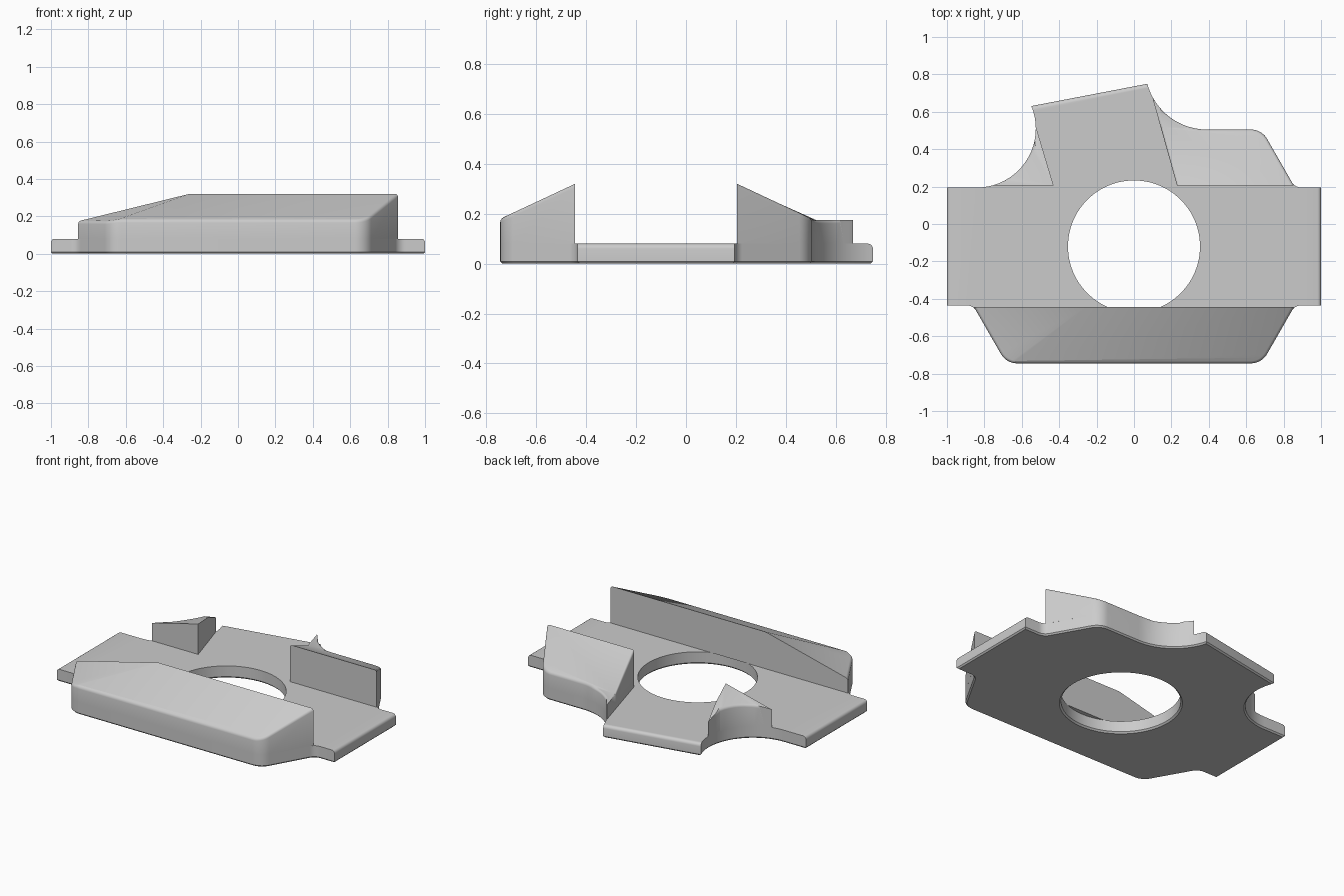
import bpy, bmesh, math
from mathutils import Vector

cube = bpy.data.objects.get("Cube")
if cube:
    bpy.data.objects.remove(cube)

grey = bpy.data.materials.new("plain_grey")
grey.use_nodes = True
colour = (0.6, 0.6, 0.6, 1)
grey.diffuse_color = colour
grey.node_tree.nodes["Principled BSDF"].inputs["Base Color"].default_value = colour

FLOOR, PEAK, LOW = 0.08, 0.32, 0.175
FRONT_WALL, REAR_WALL = -0.445, 0.205
SLOPE = 0.467


def arc(cx, cy, r, a0, a1, n=20):
    """Points along a circle arc, angles in degrees."""
    angles = [math.radians(a0 + (a1 - a0) * i / n) for i in range(n + 1)]
    return [(cx + r * math.cos(a), cy + r * math.sin(a)) for a in angles]


def rounded(before, corner, after, r, n=8):
    """Points that round one corner of an outline."""
    c = Vector(corner)
    u = (Vector(before) - c).normalized()
    v = (Vector(after) - c).normalized()
    half = u.angle(v) / 2
    centre = c + (u + v).normalized() * (r / math.sin(half))
    p = (c + u * (r / math.tan(half)) - centre).normalized()
    q = (c + v * (r / math.tan(half)) - centre).normalized()
    turn = p.angle(q)
    points = []
    for i in range(n + 1):
        t = turn * i / n
        d = (p * math.sin(turn - t) + q * math.sin(t)) / math.sin(turn)
        points.append(tuple(centre + d * r))
    return points


def mirror_x(points):
    return [(-x, y) for x, y in reversed(points)]


def prism(points, z0, z1):
    bm = bmesh.new()
    base = bm.faces.new([bm.verts.new((x, y, z0)) for x, y in points])
    top = bmesh.ops.extrude_face_region(bm, geom=[base])
    for v in top["geom"]:
        if isinstance(v, bmesh.types.BMVert):
            v.co.z = z1
    # The extrusion may keep or drop the starting face, so cap it if needed
    rim = [e for e in bm.edges if e.is_boundary]
    if rim:
        bmesh.ops.contextual_create(bm, geom=rim)
    bmesh.ops.recalc_face_normals(bm, faces=bm.faces)
    return bm


def bevel(bm, rule, size, segments):
    """Bevel horizontal rims that pass a rule on their two ends."""
    edges = [e for e in bm.edges
             if any(abs(f.normal.z) < 0.05 for f in e.link_faces)
             and any(abs(f.normal.z) > 0.5 for f in e.link_faces)
             and rule(*[v.co for v in e.verts])]
    bmesh.ops.bevel(bm, geom=edges, offset=size, segments=segments,
                    profile=0.5, affect='EDGES', clamp_overlap=False)


def make(name, bm):
    mesh = bpy.data.meshes.new(name)
    bmesh.ops.recalc_face_normals(bm, faces=bm.faces)
    bm.to_mesh(mesh)
    bm.free()
    mesh.materials.append(grey)
    obj = bpy.data.objects.new(name, mesh)
    bpy.context.collection.objects.link(obj)
    return obj


def select(obj):
    bpy.ops.object.select_all(action='DESELECT')
    obj.select_set(True)
    bpy.context.view_layer.objects.active = obj


def smooth(obj):
    select(obj)
    bpy.ops.object.shade_smooth_by_angle(angle=math.radians(35))


def wedge(name, points, wall, side, cut, rule):
    """Block whose top falls away from its inner wall and towards -x."""
    bm = prism(points, FLOOR, PEAK)
    bmesh.ops.bisect_plane(bm, geom=bm.verts[:] + bm.edges[:] + bm.faces[:],
                           plane_co=cut[0], plane_no=cut[1])
    for v in bm.verts:
        if v.co.z > 0.2:
            d = (v.co.y - wall) * side
            fall = max(LOW, PEAK - SLOPE * d)
            ramp = PEAK + 0.246 * (v.co.x + 0.26) - 0.147 * d
            v.co.z = min(fall, ramp)
    bm.normal_update()
    bevel(bm, lambda a, b: min(a.z, b.z) > 0.12 and rule(a, b), 0.014, 3)
    smooth(make(name, bm))


# Plate outline, counter-clockwise from the front
front_end, front_neck, front_nose = (1, -0.435), (0.86, -0.435), (0.683, -0.745)
rear_end, rear_neck, rear_nose = (1, 0.195), (0.86, 0.195), (0.683, 0.505)
nose = rounded((0, -0.745), front_nose, front_neck, 0.1)
front_left = nose + rounded(front_nose, front_neck, front_end, 0.06) + [front_end]
rear_shoulder = rounded(rear_neck, rear_nose, (0, 0.505), 0.1)
rear_left = [rear_end] + rounded(rear_end, rear_neck, rear_nose, 0.06) + rear_shoulder
left_scoop = arc(0.39, 0.835, 0.33, 270, 195)
right_scoop = arc(-0.84, 0.51, 0.315, 22.5, -90)
outline = (front_left + rear_left + left_scoop + right_scoop
           + [(-1, 0.195)] + mirror_x(front_left))

# Base plate with rounded end edges and a round hole
bm = prism(outline, 0, FLOOR)


def soft_edge(a, b):
    ends = min(abs(a.x), abs(b.x)) > 0.99
    back = min(a.y, b.y) > 0.6 and abs(a.x - b.x) > 0.3
    return min(a.z, b.z) > FLOOR - 0.001 and (ends or back)


bevel(bm, soft_edge, 0.02, 4)
bevel(bm, lambda a, b: max(a.z, b.z) < 0.001, 0.009, 1)
plate = make("base_plate", bm)

for r_low, r_high, z0, z1 in [(0.353, 0.353, -0.1, 0.2), (0.373, 0.353, -0.01, 0.01)]:
    bm = bmesh.new()
    bmesh.ops.create_cone(bm, cap_ends=True, segments=96, radius1=r_low,
                          radius2=r_high, depth=z1 - z0)
    bmesh.ops.translate(bm, verts=bm.verts, vec=(0, -0.12, (z0 + z1) / 2))
    cutter = make("hole_cutter", bm)
    cutter.hide_render = True
    cut = plate.modifiers.new("hole", 'BOOLEAN')
    cut.operation, cut.solver, cut.object = 'DIFFERENCE', 'EXACT', cutter
    select(plate)
    bpy.ops.object.modifier_apply(modifier=cut.name)
    bpy.data.objects.remove(cutter)
smooth(plate)

# Front rail, with a ramp down to its right end
half = nose + [(0.855, FRONT_WALL)]
wedge("front_rail", half + mirror_x(half), FRONT_WALL, -1,
      ((-0.26, FRONT_WALL, 0), (1, -1.3, 0)),
      lambda a, b: min(a.y, b.y) < FRONT_WALL - 0.01)

# Rear left block, bounded by the slanted channel and the scoop
scoop = [p for p in left_scoop if p[1] < 0.665]
block = [(0.23, REAR_WALL), (0.855, REAR_WALL)] + rear_shoulder + scoop + [(0.1, 0.67)]
wedge("rear_left_block", block, REAR_WALL, 1, ((0, 0.515, 0), (0, 1, 0)),
      lambda a, b: max(a.y, b.y) < 0.63 and min(a.x, b.x) > 0.13
      and max(a.y, b.y) > 0.25)

# Rear right block, a small corner left by the scoop
scoop = [p for p in right_scoop if REAR_WALL + 0.002 < p[1] < 0.52]
block = [(-0.43, REAR_WALL), (-0.525, 0.522)] + scoop + [(-0.761, REAR_WALL)]
wedge("rear_right_block", block, REAR_WALL, 1,
      ((-0.26, REAR_WALL, 0), (1, 1.3, 0)),
      lambda a, b: max(a.y, b.y) < 0.47 and min(a.y, b.y) > 0.22
      and min(a.x, b.x) > -0.72)
